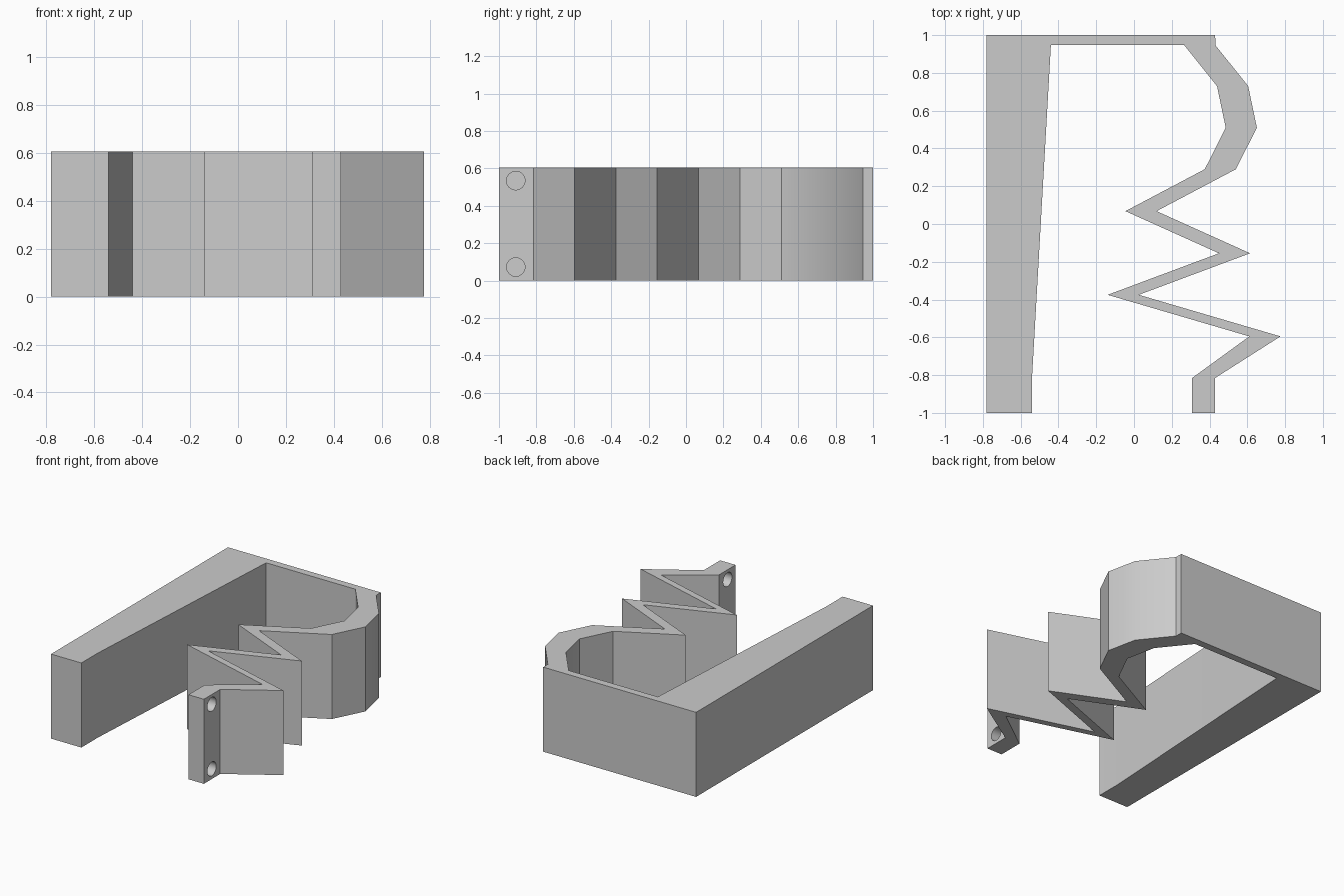
import bpy, bmesh, math

if "Cube" in bpy.data.objects:
    bpy.data.objects.remove(bpy.data.objects["Cube"], do_unlink=True)

HEIGHT = 0.605
HALF_STRIP = 0.0825   # half the spring strip's width along x

grey = bpy.data.materials.new("light grey")
grey.use_nodes = True
colour = (0.6, 0.6, 0.6, 1)
grey.diffuse_color = colour
grey.node_tree.nodes["Principled BSDF"].inputs["Base Color"].default_value = colour


def extrude_outline(name, outline, height):
    """Upright prism over a closed 2D outline."""
    bm = bmesh.new()
    base = bm.faces.new([bm.verts.new((x, y, 0)) for x, y in outline])
    result = bmesh.ops.extrude_face_region(bm, geom=[base], use_keep_orig=True)
    top = [v for v in result["geom"] if isinstance(v, bmesh.types.BMVert)]
    bmesh.ops.translate(bm, verts=top, vec=(0, 0, height))
    bmesh.ops.recalc_face_normals(bm, faces=bm.faces)
    mesh = bpy.data.meshes.new(name)
    bm.to_mesh(mesh)
    bm.free()
    mesh.materials.append(grey)
    obj = bpy.data.objects.new(name, mesh)
    bpy.context.collection.objects.link(obj)
    return obj


# Centre line of the bent, zigzag spring strip, back to front
spring = [(0.348, 0.947), (0.522, 0.73), (0.568, 0.51), (0.457, 0.29),
          (0.037, 0.068), (0.532, -0.155), (-0.057, -0.375), (0.693, -0.595)]
outer = [(x + HALF_STRIP, y) for x, y in spring]
inner = [(x - HALF_STRIP, y) for x, y in reversed(spring)]

# Mounting tab at the front end, and tapered arm with the back wall
tab = [(0.43, -0.815), (0.43, -1), (0.308, -1), (0.308, -0.815)]
arm = [(-0.44, 0.947), (-0.54, -0.815), (-0.54, -1), (-0.78, -1)]
back_wall = [(-0.78, 1), (0.43, 1)]

body = extrude_outline("spring_bracket", back_wall + outer + tab + inner + arm, HEIGHT)

# Two screw holes through the tab
for z in (0.073, 0.535):
    bpy.ops.mesh.primitive_cylinder_add(vertices=16, radius=0.05, depth=0.3,
                                        location=(0.37, -0.91, z),
                                        rotation=(0, math.pi / 2, 0))
    cutter = bpy.context.object
    cutter.name = "screw_hole_cutter"
    cutter.hide_render = True
    cutter.data.materials.append(grey)
    cut = body.modifiers.new("screw_hole", "BOOLEAN")
    cut.operation = "DIFFERENCE"
    cut.solver = "EXACT"
    cut.object = cutter
    bpy.ops.object.select_all(action="DESELECT")
    body.select_set(True)
    bpy.context.view_layer.objects.active = body
    bpy.ops.object.modifier_apply(modifier=cut.name)
    bpy.data.objects.remove(cutter, do_unlink=True)

bpy.ops.object.shade_smooth_by_angle(angle=math.radians(30))
